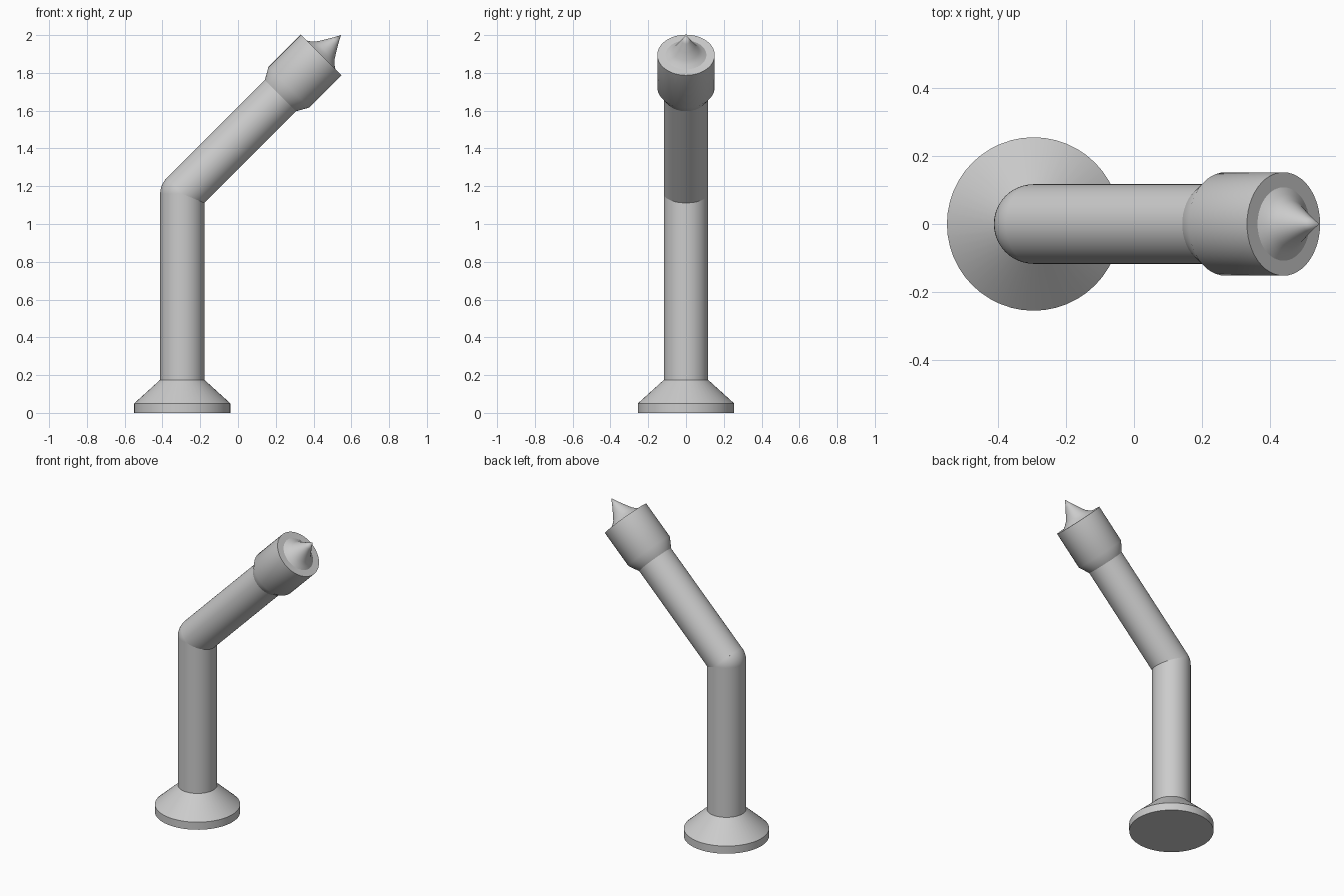
import bpy
import bmesh
import math
from mathutils import Matrix, Vector

cube = bpy.data.objects.get("Cube")
if cube:
    bpy.data.objects.remove(cube, do_unlink=True)

SEGMENTS = 48
TUBE = 0.117          # tube radius
HEAD = 0.152          # head radius
FOOT = Vector((-0.295, 0, 0))
BEND = Vector((-0.295, 0, 1.16))
TILT = math.radians(45)

grey = bpy.data.materials.new("light_grey")
grey.use_nodes = True
grey.diffuse_color = (0.6, 0.6, 0.6, 1)
grey.node_tree.nodes["Principled BSDF"].inputs["Base Color"].default_value = grey.diffuse_color


def lathe(name, profile, origin, tilt=0.0):
    """Turn (radius, height) points about an axis leaning towards +x."""
    bm = bmesh.new()
    points = [bm.verts.new((r, 0, h)) for r, h in profile]
    edges = [bm.edges.new(pair) for pair in zip(points, points[1:])]
    bmesh.ops.spin(bm, geom=points + edges, cent=(0, 0, 0), axis=(0, 0, 1),
                   angle=math.tau, steps=SEGMENTS, use_merge=True)
    bmesh.ops.remove_doubles(bm, verts=bm.verts, dist=1e-5)
    bmesh.ops.recalc_face_normals(bm, faces=bm.faces)
    bm.transform(Matrix.Translation(origin) @ Matrix.Rotation(tilt, 4, "Y"))
    mesh = bpy.data.meshes.new(name)
    bm.to_mesh(mesh)
    bm.free()
    obj = bpy.data.objects.new(name, mesh)
    bpy.context.collection.objects.link(obj)
    mesh.materials.append(grey)
    bpy.ops.object.select_all(action="DESELECT")
    obj.select_set(True)
    bpy.context.view_layer.objects.active = obj
    bpy.ops.object.shade_smooth_by_angle(angle=math.radians(30))
    return obj


# Flared foot
lathe("base", [(0, 0), (0.255, 0), (0.255, 0.05), (TUBE, 0.175), (0, 0.175)], FOOT)

# Upright tube, rounded elbow and leaning tube
lathe("post", [(0, 0.17), (TUBE, 0.17), (TUBE, BEND.z), (0, BEND.z)], FOOT)
arc = [math.pi * i / 24 for i in range(25)]
lathe("elbow", [(TUBE * math.sin(a), -TUBE * math.cos(a)) for a in arc], BEND, TILT / 2)
lathe("arm", [(0, 0), (TUBE, 0), (TUBE, 0.76), (0, 0.76)], BEND, TILT)

# Wide head with a tapered collar
lathe("head", [(0, 0.735), (TUBE, 0.735), (HEAD, 0.797), (HEAD, 1.039), (0, 1.039)], BEND, TILT)

# Concave pointed tip
lathe("spike", [(0, 1.037), (0.108, 1.039), (0.088, 1.052), (0.069, 1.07),
                (0.047, 1.105), (0.023, 1.145), (0, 1.188)], BEND, TILT)
